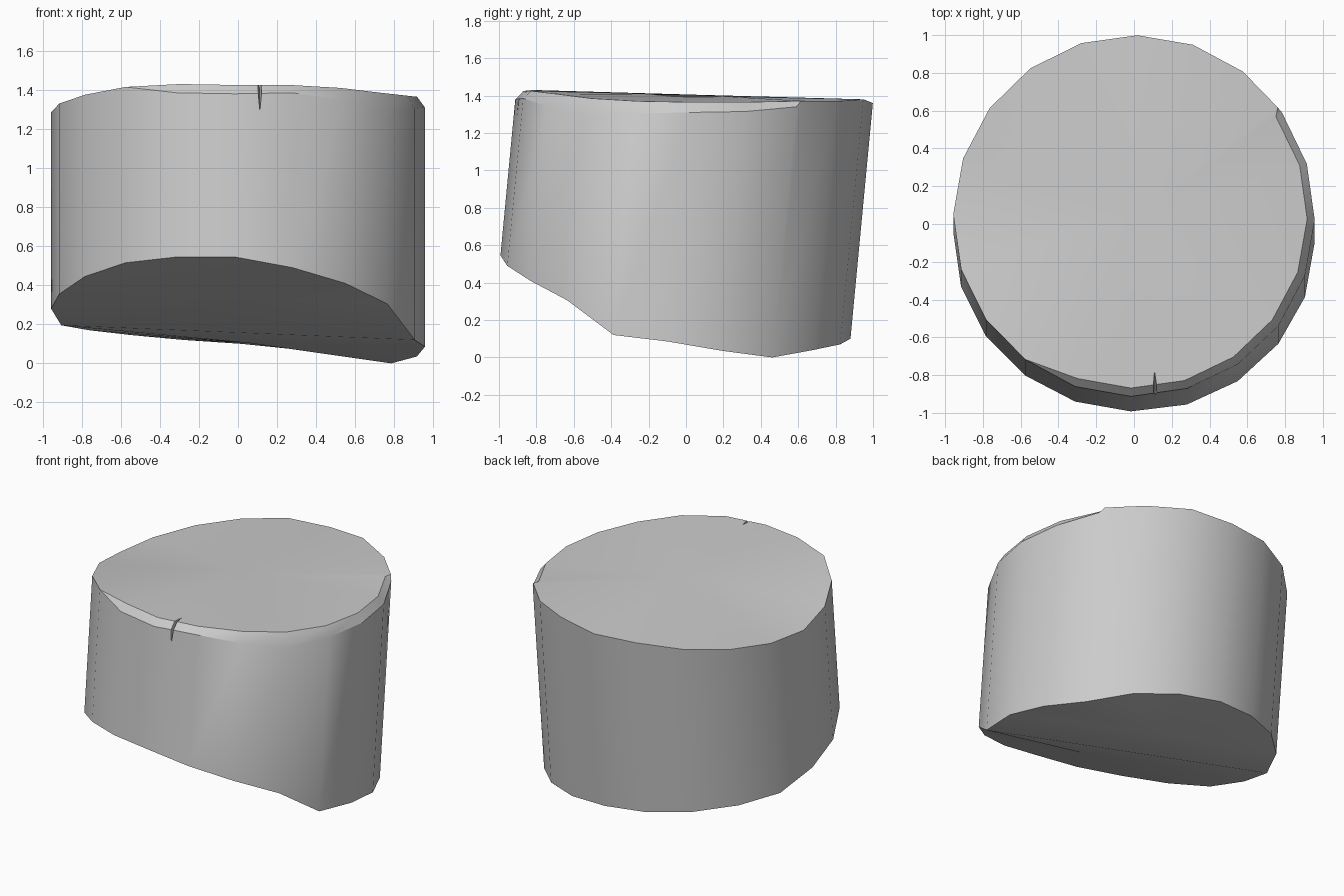
import bpy, bmesh, math

if "Cube" in bpy.data.objects:
    bpy.data.objects.remove(bpy.data.objects["Cube"])

N, R, R_IN = 20, 0.957, 0.917

# Rim heights around the drum, counter-clockwise from +x in 18 degree steps
bottom_z = [.085, .035, 0, .04, .07, .10, .12, .145, .17, .195,
            .28, .355, .445, .515, .545, .545, .49, .41, .305, .12]
side_z = [1.31, 1.315, 1.34, 1.37, 1.38, 1.36, 1.36, 1.335, 1.31, 1.29,
          1.285, 1.33, 1.375, 1.415, 1.385, 1.38, 1.385, 1.345, 1.29, 1.305]
# Upper edge of the worn chamfer (only on part of the rim)
chamfer_z = {14: 1.43, 15: 1.425, 16: 1.425, 17: 1.41, 18: 1.385,
             19: 1.37, 0: 1.365, 1: 1.365, 2: 1.37}


def lean(z):
    return 0.095 * z - 0.087


def point(bm, deg, r, z):
    a = math.radians(deg)
    return bm.verts.new((r * math.cos(a), r * math.sin(a) + lean(z), z))


def fan(bm, ring, centre):
    c = bm.verts.new(centre)
    for a, b in zip(ring, ring[1:] + ring[:1]):
        bm.faces.new((a, b, c))


def finish(bm, name):
    bmesh.ops.recalc_face_normals(bm, faces=bm.faces)
    me = bpy.data.meshes.new(name)
    bm.to_mesh(me)
    bm.free()
    ob = bpy.data.objects.new(name, me)
    bpy.context.collection.objects.link(ob)
    return ob


bm = bmesh.new()
ang = [-1 + 18 * k for k in range(N)]
low = [point(bm, ang[k], R, bottom_z[k]) for k in range(N)]
side = [point(bm, ang[k], R, side_z[k]) for k in range(N)]
top = [point(bm, ang[k], R_IN, chamfer_z[k]) if k in chamfer_z else side[k]
       for k in range(N)]
chip_end = point(bm, 37, R - .004, 1.372)

# Side walls and chamfer strip
for k in range(N):
    j = (k + 1) % N
    wall = [low[k], low[j], side[j], side[k]]
    if k == 2:
        wall.insert(3, chip_end)
        bm.faces.new((side[k], chip_end, top[k]))
    else:
        strip = list(dict.fromkeys((side[k], side[j], top[j], top[k])))
        if len(strip) > 2:
            bm.faces.new(strip)
    bm.faces.new(wall)

# Gently domed top
fan(bm, top[:3] + [chip_end] + top[3:], (0, .04, 1.405))

# Broken underside: steep front slope and shallow rear slope
fan(bm, low[9:20], (0, -.5, .335))
fan(bm, low[19:] + low[:10], (.05, .3, .105))
drum = finish(bm, "broken_column_drum")

# Wedge-shaped crack in the front rim
bm = bmesh.new()
vs = [bm.verts.new(p) for p in ((.113, -.93, 1.262), (.088, -.98, 1.47),
                                (.143, -.98, 1.47), (.108, -.76, 1.44))]
for f in ((0, 1, 2), (0, 1, 3), (0, 2, 3), (1, 2, 3)):
    bm.faces.new([vs[i] for i in f])
cutter = finish(bm, "crack_cutter")
cutter.hide_render = True

bpy.context.view_layer.objects.active = drum
drum.select_set(True)
mod = drum.modifiers.new("crack", 'BOOLEAN')
mod.operation, mod.solver, mod.object = 'DIFFERENCE', 'EXACT', cutter
bpy.ops.object.modifier_apply(modifier=mod.name)
bpy.data.objects.remove(cutter)
bpy.ops.object.shade_smooth_by_angle(angle=math.radians(30))
